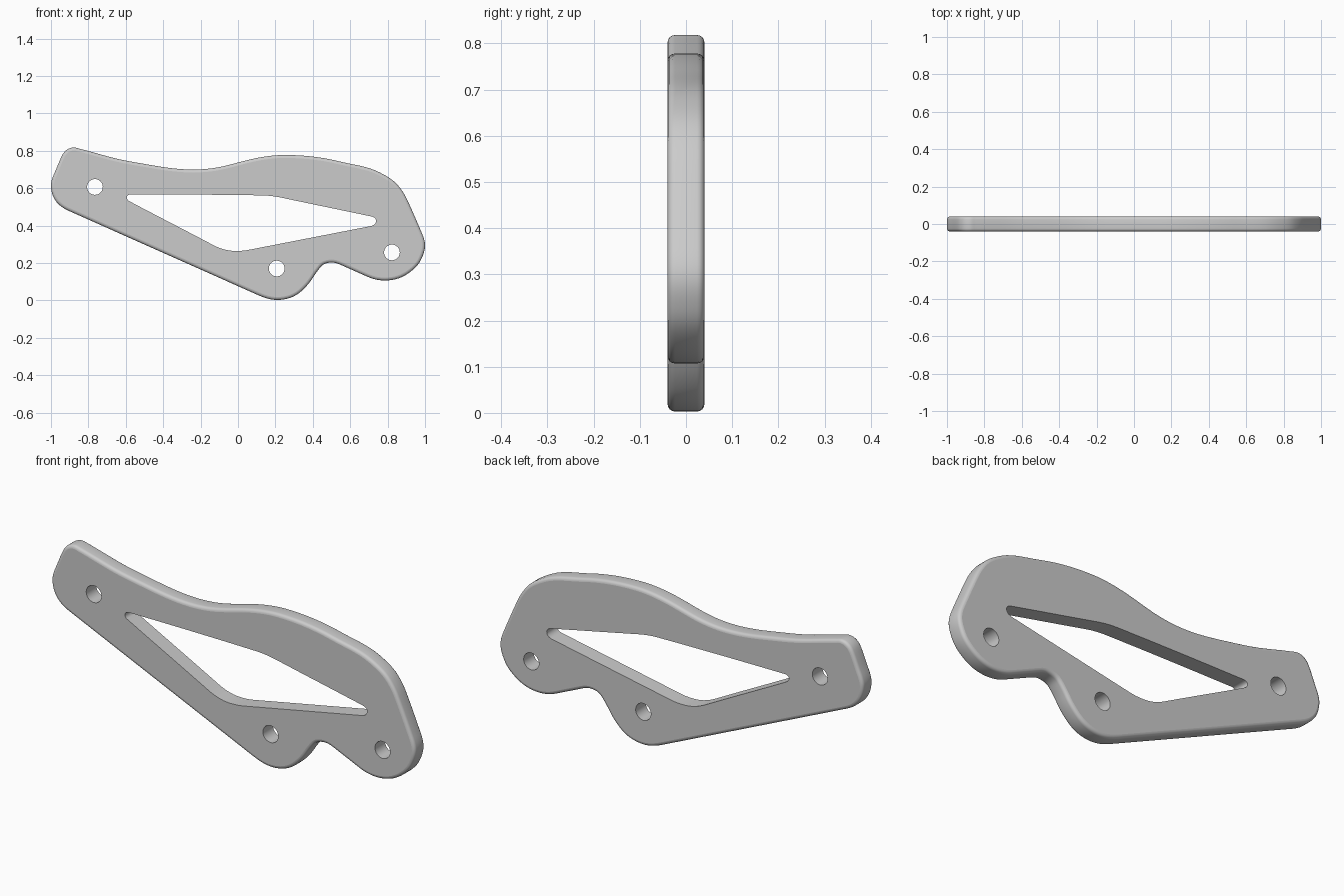
import bpy, bmesh, math
from mathutils import Vector
from mathutils.geometry import interpolate_bezier

if "Cube" in bpy.data.objects:
    bpy.data.objects.remove(bpy.data.objects["Cube"])

HALF = 0.04      # half thickness
ROUND = 0.016    # rim rounding radius


def smooth_loop(nodes, steps=7):
    """Closed path through (x, z, heading in degrees) using arc-like beziers."""
    pts = []
    for a, b in zip(nodes, nodes[1:] + nodes[:1]):
        p, q = Vector(a[:2]), Vector(b[:2])
        t = [Vector((math.cos(math.radians(n[2])), math.sin(math.radians(n[2])))) for n in (a, b)]
        h = (q - p).length * (2 / 3) / (1 + math.cos(t[0].angle(t[1]) / 2))
        pts += interpolate_bezier(p, p + t[0] * h, q - t[1] * h, q, steps + 1)[:-1]
    return [Vector((v[0], v[1])) for v in pts]


def circle(cx, cz, r, n=32):
    return [Vector((cx + r * math.cos(2 * math.pi * i / n),
                    cz + r * math.sin(2 * math.pi * i / n))) for i in range(n)]


def inset(pts, d):
    """Move a counter-clockwise loop inward by d."""
    out = []
    for i, p in enumerate(pts):
        t = (pts[(i + 1) % len(pts)] - pts[i - 1]).normalized()
        out.append(p + Vector((-t.y, t.x)) * d)
    return out


def wall(bm, pts, profile):
    """Skin a loop along a (inset, y) profile; return front and back rings."""
    rings = [[bm.verts.new((p.x, y, p.y)) for p in inset(pts, d)] for d, y in profile]
    n = len(pts)
    for r, s in zip(rings, rings[1:]):
        for i in range(n):
            bm.faces.new((r[i], r[(i + 1) % n], s[(i + 1) % n], s[i])).smooth = True
    return rings[0], rings[-1]


# Outer silhouette, counter-clockwise from the upper left corner
outline = smooth_loop([
    (-.845, .811, 166), (-.877, .818, 180), (-.94, .777, 243), (-.981, .682, 246),
    (-1, .615, 270), (-.973, .53, 307), (-.904, .479, 336), (.096, .034, 336),
    (.209, .003, 0), (.332, .044, 40), (.401, .123, 58), (.444, .182, 50),
    (.503, .203, 0), (.551, .19, -24), (.695, .126, -24), (.786, .107, 0),
    (.909, .144, 35), (.979, .219, 65), (1, .294, 90), (.984, .358, 113),
    (.904, .54, 115), (.856, .615, 130), (.759, .684, 152), (.545, .743, 166),
    (.25, .778, 180), (.064, .754, 193), (-.086, .716, 192), (-.241, .7, 180),
    (-.471, .725, 170), (-.684, .767, 165)])

# Large opening in the middle
opening = smooth_loop([
    (-.572, .567, 180), (-.594, .551, 270), (-.583, .532, -28), (-.134, .297, -28),
    (-.016, .265, 0), (.053, .27, 11), (.711, .398, 11), (.738, .428, 95),
    (.714, .449, 168), (.241, .548, 168), (.128, .562, 179)])

# Three bolt holes
holes = [circle(x, z, .042) for x, z in ((-.765, .607), (.207, .171), (.823, .257))]

# Rounded rim outside, straight walls inside
arc = [math.radians(a) for a in (0, 22.5, 45, 67.5, 90)]
front = [(ROUND * (1 - math.sin(a)), -HALF + ROUND * (1 - math.cos(a))) for a in arc]
rim = front + [(d, -y) for d, y in reversed(front)]

bm = bmesh.new()
ends = [wall(bm, outline, rim)]
ends += [wall(bm, loop, [(0, -HALF), (0, HALF)]) for loop in [opening] + holes]

# Flat front and back faces
for side, ny in ((0, -1), (1, 1)):
    edges = [bm.edges.get((r[i - 1], r[i])) for r in (e[side] for e in ends) for i in range(len(r))]
    bmesh.ops.triangle_fill(bm, use_beauty=True, edges=edges, normal=(0, ny, 0))
bmesh.ops.recalc_face_normals(bm, faces=bm.faces)

mesh = bpy.data.meshes.new("side_plate")
bm.to_mesh(mesh)
bm.free()
plate = bpy.data.objects.new("side_plate", mesh)
bpy.context.collection.objects.link(plate)
